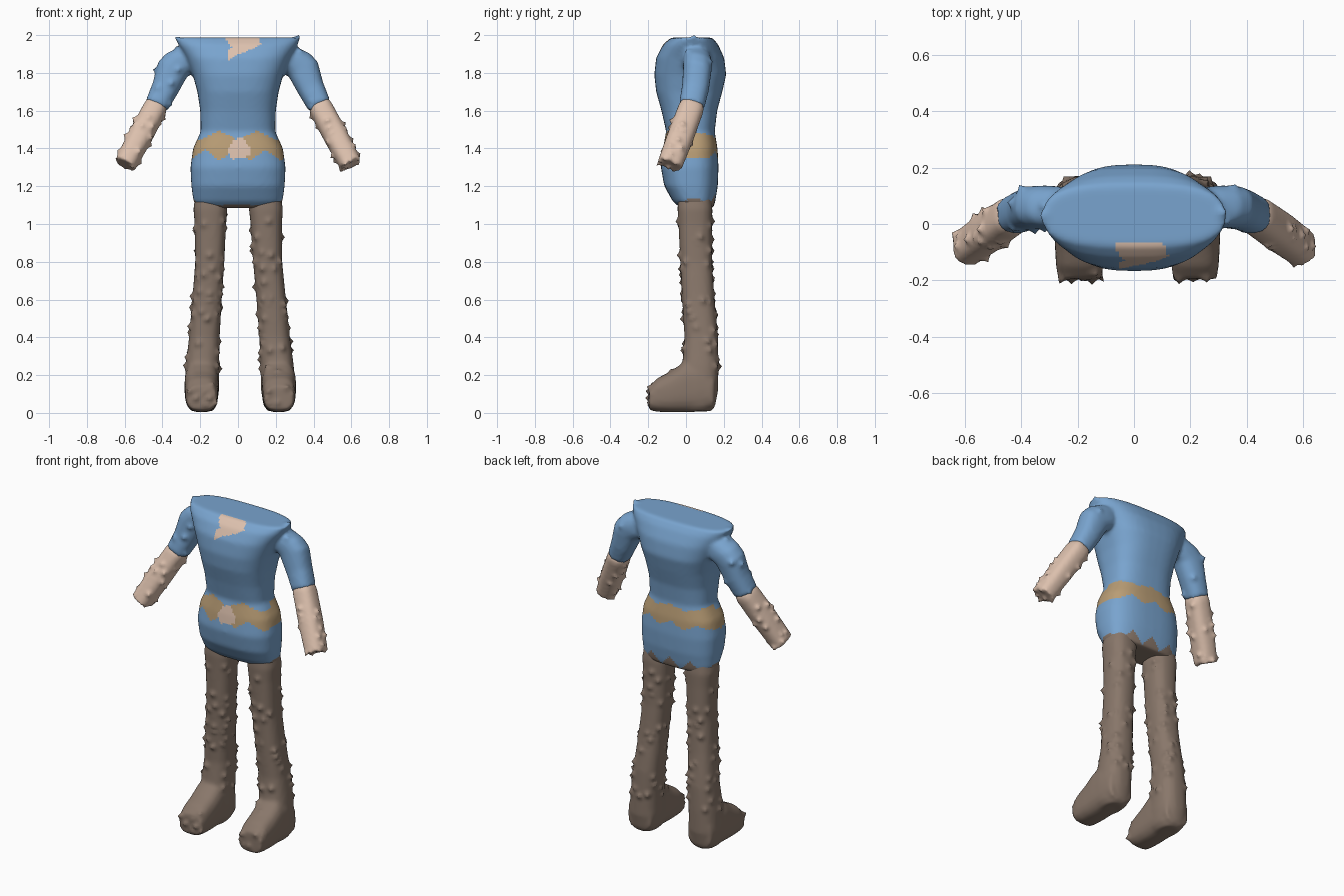
import bpy, bmesh, math, random
from mathutils import Vector, kdtree

random.seed(4)
if "Cube" in bpy.data.objects:
    bpy.data.objects.remove(bpy.data.objects["Cube"])


def material(name, rgb):
    m = bpy.data.materials.new(name)
    m.use_nodes = True
    m.diffuse_color = (*rgb, 1)
    m.node_tree.nodes["Principled BSDF"].inputs["Base Color"].default_value = (*rgb, 1)
    return m


BLUE = material("blue cloth", (0.19, 0.37, 0.62))
TAN = material("tan belt", (0.49, 0.34, 0.18))
SKIN = material("pale skin", (0.72, 0.53, 0.42))
BROWN = material("brown leggings", (0.25, 0.185, 0.145))

X, Y, Z = Vector((1, 0, 0)), Vector((0, 1, 0)), Vector((0, 0, 1))


def loft(bm, stations, axis, power, sides=40):
    """Closed tube; each station is (centre, half width, half depth)."""
    v = axis.cross(X).normalized()
    u = v.cross(axis).normalized()
    soft = lambda c: math.copysign(abs(c) ** (2 / power), c)
    rings = []
    for centre, a, b in stations:
        ring = []
        for i in range(sides):
            t = math.tau * i / sides
            ring.append(bm.verts.new(Vector(centre) + u * a * soft(math.cos(t))
                                     + v * b * soft(math.sin(t))))
        rings.append(ring)
    for r, s in zip(rings, rings[1:]):
        for i in range(sides):
            j = (i + 1) % sides
            bm.faces.new((r[i], r[j], s[j], s[i]))
    bm.faces.new(rings[0])
    bm.faces.new(rings[-1])


def fuse(name, bm, mats, smooth, voxel=0.012):
    """Merge the lofted shells into one softened skin."""
    bmesh.ops.recalc_face_normals(bm, faces=bm.faces)
    mesh = bpy.data.meshes.new(name)
    bm.to_mesh(mesh)
    bm.free()
    obj = bpy.data.objects.new(name, mesh)
    bpy.context.collection.objects.link(obj)
    remesh = obj.modifiers.new("fuse", 'REMESH')
    remesh.mode = 'VOXEL'
    remesh.voxel_size = voxel
    soften = obj.modifiers.new("soften", 'SMOOTH')
    soften.factor = 0.5
    soften.iterations = smooth
    graph = bpy.context.evaluated_depsgraph_get()
    result = bpy.data.meshes.new_from_object(obj.evaluated_get(graph))
    obj.modifiers.clear()
    obj.data = result
    bpy.data.meshes.remove(mesh)
    result.name = name
    result.materials.clear()
    for m in mats:
        result.materials.append(m)
    result.polygons.foreach_set("material_index", [0] * len(result.polygons))
    result.shade_smooth()
    return obj


def add_tufts(obj, count, height, reach, allowed):
    """Pull small pointed tufts out of the surface."""
    verts = obj.data.vertices
    tree = kdtree.KDTree(len(verts))
    for v in verts:
        tree.insert(v.co, v.index)
    tree.balance()
    spots = [v for v in verts if allowed(v.co)]
    moves = {}
    for spot in random.sample(spots, min(count, len(spots))):
        push = spot.normal * height * random.uniform(0.6, 1.2)
        for _, index, dist in tree.find_range(spot.co, reach):
            moves.setdefault(index, push * (1 - dist / reach) ** 2)
    for index, push in moves.items():
        verts[index].co += push


def zigzag(t):
    return abs((t % 1) * 2 - 1) * 2 - 1


def inside(x, z, outline):
    hit = False
    for (x1, z1), (x2, z2) in zip(outline, outline[1:] + outline[:1]):
        if (z1 > z) != (z2 > z) and x < (x2 - x1) * (z - z1) / (z2 - z1) + x1:
            hit = not hit
    return hit


# Tunic: torso (height, half width, front, back) with two sleeves
TORSO = [(1.085, .215, -.03, .145), (1.12, .236, -.07, .155), (1.2, .247, -.115, .168),
         (1.3, .252, -.133, .172), (1.4, .238, -.122, .167), (1.49, .197, -.105, .152),
         (1.6, .2, -.13, .165), (1.7, .215, -.158, .192), (1.79, .24, -.168, .213),
         (1.88, .275, -.158, .202), (1.95, .315, -.122, .17), (1.987, .33, -.08, .14)]
bm = bmesh.new()
loft(bm, [((0, (f + b) / 2, z), w, (b - f) / 2) for z, w, f, b in TORSO], Z, 2.7)
for side in (1, -1):
    loft(bm, [((.24 * side, .06, 1.9), .08, .07), ((.29 * side, .06, 1.86), .1, .078),
              ((.345 * side, .06, 1.82), .086, .076), ((.385 * side, .05, 1.72), .072, .072),
              ((.432 * side, .03, 1.625), .063, .068)],
         Vector((.42 * side, -.18, -.88)).normalized(), 2.4)
tunic = fuse("tunic", bm, [BLUE, TAN, SKIN, BROWN], 6)
add_tufts(tunic, 14, .016, .035, lambda c: abs(c.x) > .3 and c.z < 1.95)
add_tufts(tunic, 2, .015, .04, lambda c: abs(c.x) > .31 and c.z > 1.965)

# Belt, buckle, neckline and ragged hem are coloured faces of the tunic
BUCKLE = [(-.03, 1.34), (.06, 1.36), (.07, 1.4), (.02, 1.46), (-.03, 1.44), (-.055, 1.39)]
NECK = [(-.08, 2), (.1, 2), (.125, 1.95), (.05, 1.915), (0, 1.9), (-.055, 1.865),
        (-.06, 1.91), (-.035, 1.935)]
for p in tunic.data.polygons:
    x, y, z = p.center
    front = y < .02
    wave = zigzag(x / .2)
    top = 1.47 + (-.025 * wave if front else .012 * wave)
    low = 1.365 + (.03 if front else .02) * zigzag(x / .16 + .1)
    hem = 1.1 if y < -.03 else 1.125 + .035 * zigzag(x / .13)
    if front and inside(x, z, BUCKLE):
        p.material_index = 2
    elif y < -.07 and inside(x, z, NECK):
        p.material_index = 2
    elif low < z < top and abs(x) < .3:
        p.material_index = 1
    elif z < hem:
        p.material_index = 3

for side, label in ((1, "left"), (-1, "right")):
    # Bare forearm
    bm = bmesh.new()
    loft(bm, [((.425 * side, .037, 1.64), .055, .06), ((.44 * side, .026, 1.61), .063, .068),
              ((.52 * side, -.03, 1.46), .064, .07), ((.597 * side, -.085, 1.315), .058, .066)],
         Vector((.16 * side, -.11, -.305)).normalized(), 2.6)
    forearm = fuse(label + "_forearm", bm, [SKIN], 3)
    add_tufts(forearm, 26, .017, .032, lambda c: c.z < 1.58)

    # Leg with its boot: (height, x, half width, front, back)
    LEG = [(1.16, .145, .08, -.04, .13), (1.08, .147, .09, -.045, .14),
           (1.0, .148, .083, -.04, .138), (.8, .153, .077, -.03, .138),
           (.6, .17, .078, -.02, .15), (.4, .186, .081, -.008, .17),
           (.25, .198, .088, -.02, .172), (.12, .203, .092, -.03, .17),
           (.04, .203, .08, -.03, .155), (.008, .203, .055, -.02, .13)]
    FOOT = [(.15, .08, .02, .2), (.06, .09, .006, .27), (-.01, .09, .003, .27),
            (-.08, .088, .003, .22), (-.15, .084, .006, .185), (-.195, .076, .015, .14)]
    bm = bmesh.new()
    drift = lambda z: .012 * (1 - z / 1.16)
    loft(bm, [((x * side + drift(z), (f + b) / 2, z), w, (b - f) / 2)
              for z, x, w, f, b in LEG], Z, 2.5)
    loft(bm, [((.205 * side + .012, y, (lo + hi) / 2), w, (hi - lo) / 2)
              for y, w, lo, hi in FOOT], Y, 2.8)
    leg = fuse(label + "_leg_and_boot", bm, [BROWN], 5)
    add_tufts(leg, 70, .017, .036, lambda c: .22 < c.z < 1.05)
    add_tufts(leg, 8, .018, .035, lambda c: c.y < -.17 and c.z > .03)
